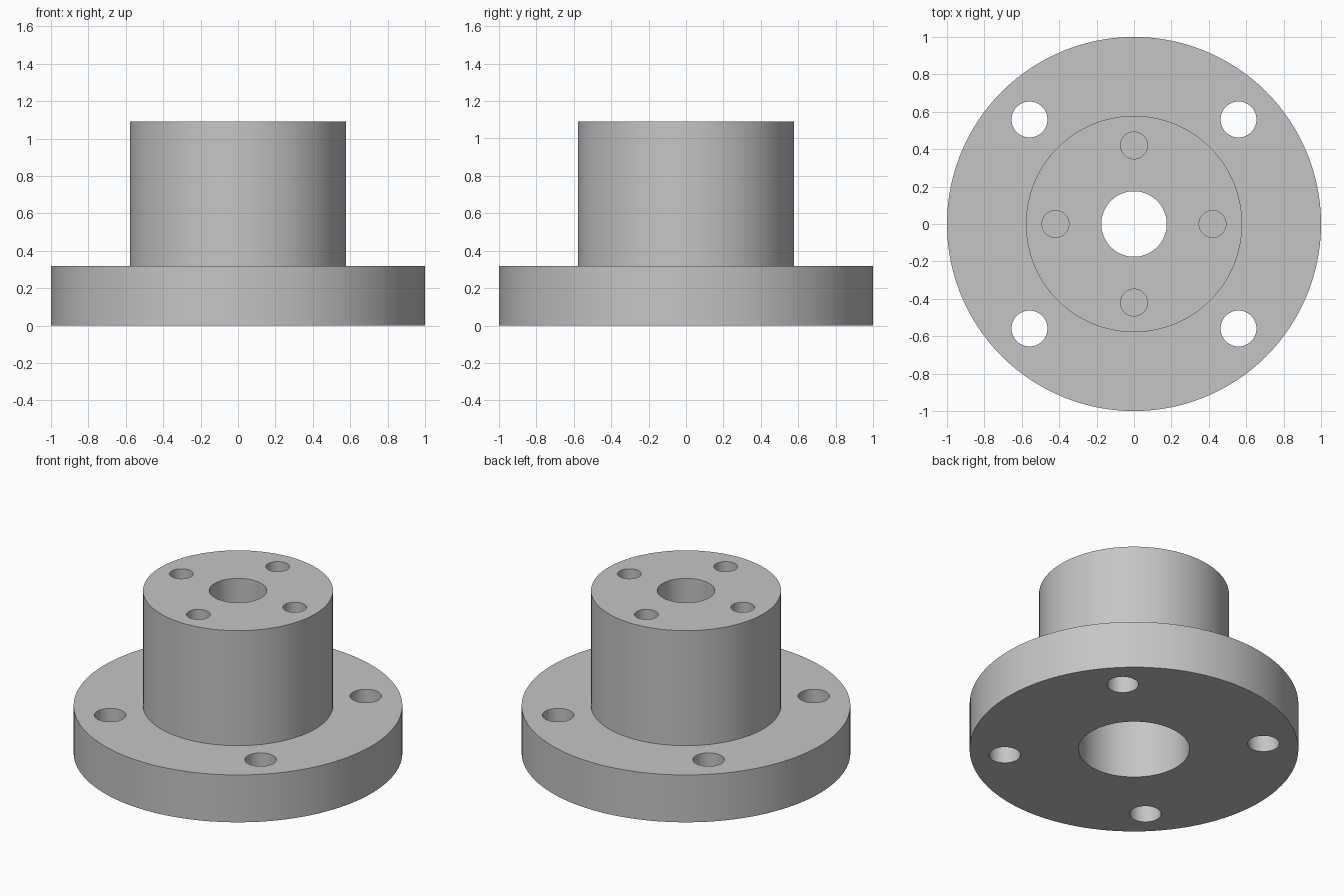
import bpy
import math

if "Cube" in bpy.data.objects:
    bpy.data.objects.remove(bpy.data.objects["Cube"])

metal = bpy.data.materials.new("grey_metal")
metal.diffuse_color = (0.56, 0.56, 0.56, 1.0)
metal.use_nodes = True
metal.node_tree.nodes["Principled BSDF"].inputs["Base Color"].default_value = metal.diffuse_color


def lathe(name, profile, segments=128):
    """Revolve a closed (radius, z) outline around the z axis."""
    n = len(profile)
    verts, faces = [], []
    for s in range(segments):
        a = 2 * math.pi * s / segments
        verts += [(r * math.cos(a), r * math.sin(a), z) for r, z in profile]
    for s in range(segments):
        t = (s + 1) % segments
        for i in range(n):
            j = (i + 1) % n
            faces.append((s * n + i, t * n + i, t * n + j, s * n + j))
    mesh = bpy.data.meshes.new(name)
    mesh.from_pydata(verts, [], faces)
    obj = bpy.data.objects.new(name, mesh)
    bpy.context.collection.objects.link(obj)
    mesh.materials.append(metal)
    return obj


def drill(target, x, y, radius, z0, z1):
    """Cut a straight round hole and remove the cutter."""
    bpy.ops.mesh.primitive_cylinder_add(vertices=48, radius=radius, depth=z1 - z0,
                                        location=(x, y, (z0 + z1) / 2))
    cutter = bpy.context.object
    cutter.hide_render = True
    cutter.data.materials.append(metal)
    mod = target.modifiers.new("hole", 'BOOLEAN')
    mod.operation = 'DIFFERENCE'
    mod.solver = 'EXACT'
    mod.object = cutter
    bpy.context.view_layer.objects.active = target
    bpy.ops.object.modifier_apply(modifier=mod.name)
    bpy.data.objects.remove(cutter, do_unlink=True)


# Flange and hub in one turned body, wide bore below and narrow bore above
hub = lathe("flanged_hub", [
    (0.337, 0.0), (1.0, 0.0), (1.0, 0.318), (0.578, 0.318),
    (0.578, 1.09), (0.175, 1.09), (0.175, 0.75), (0.337, 0.75)])

for k in range(4):
    a = k * math.pi / 2
    # Through holes on the flange diagonals
    b = a + math.pi / 4
    drill(hub, 0.79 * math.cos(b), 0.79 * math.sin(b), 0.096, -0.1, 0.5)
    # Blind holes in the hub top
    drill(hub, 0.42 * math.cos(a), 0.42 * math.sin(a), 0.072, 0.75, 1.2)

# Smooth walls with crisp rims
bpy.ops.object.select_all(action='DESELECT')
hub.select_set(True)
bpy.context.view_layer.objects.active = hub
bpy.ops.object.shade_smooth_by_angle(angle=math.radians(30))
